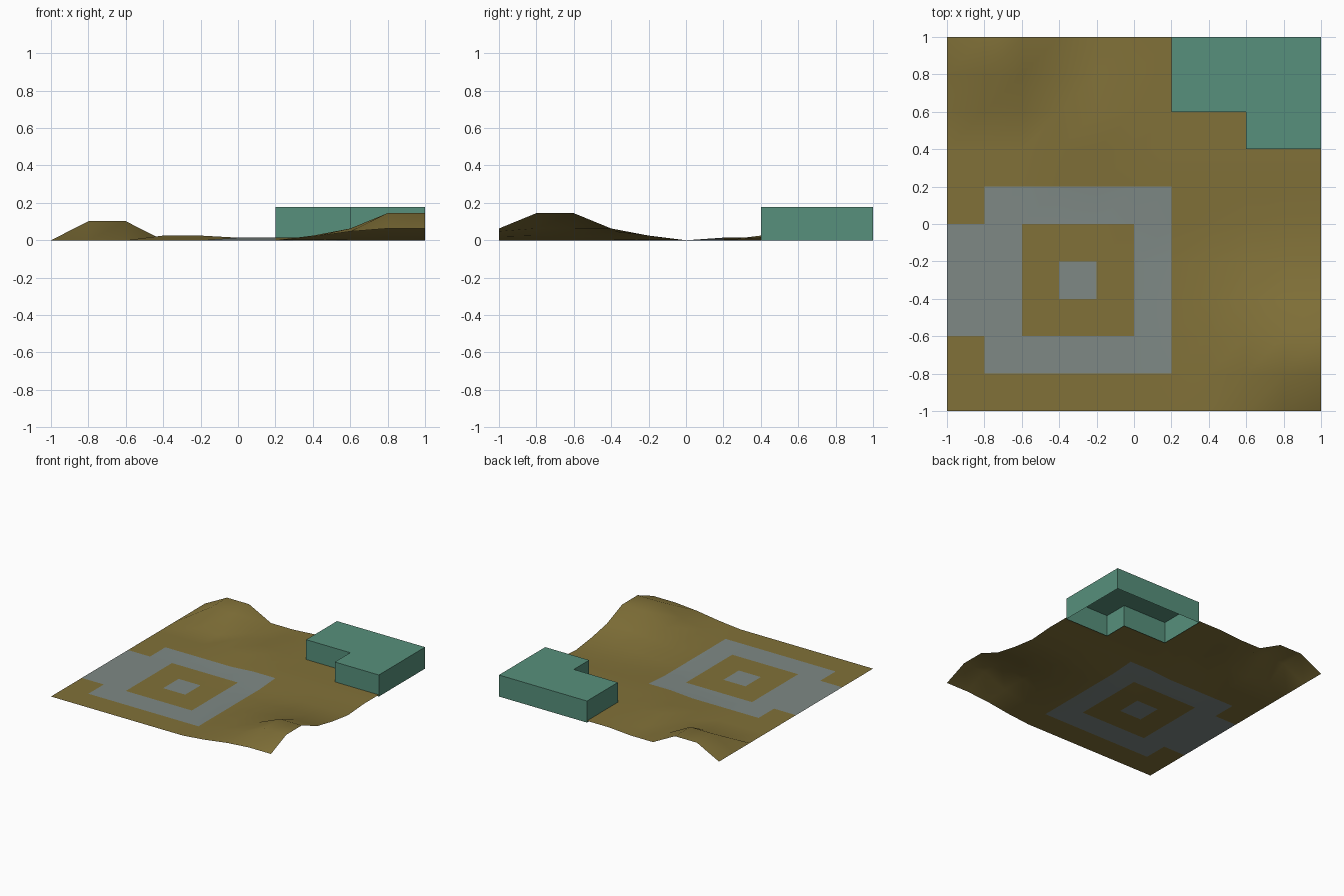
import bpy, bmesh, math

cube = bpy.data.objects.get("Cube")
if cube:
    bpy.data.objects.remove(cube, do_unlink=True)

CELL = 0.2
N = 10


def material(name, rgb):
    m = bpy.data.materials.new(name)
    m.use_nodes = True
    color = (*rgb, 1)
    m.diffuse_color = color
    bsdf = m.node_tree.nodes["Principled BSDF"]
    bsdf.inputs["Base Color"].default_value = color
    bsdf.inputs["Roughness"].default_value = 0.9
    return m


earth = material("brown earth", (0.22, 0.165, 0.04))
stone = material("grey paving", (0.21, 0.25, 0.235))
green = material("green block", (0.095, 0.28, 0.2))


def finish(name, bm, mats):
    mesh = bpy.data.meshes.new(name)
    bm.to_mesh(mesh)
    bm.free()
    for m in mats:
        mesh.materials.append(m)
    ob = bpy.data.objects.new(name, mesh)
    bpy.context.collection.objects.link(ob)
    return ob


# Raised areas: plateau rectangle (x0, x1, y0, y1) and heights per cell outward
RISES = [
    ((0.8, 1.0, -0.8, -0.6), (0.145, 0.063, 0.025, 0)),   # front hill
    ((-0.8, -0.6, 0.8, 1.0), (0.102, 0)),                 # back hill
    ((-0.4, -0.2, 0.4, 0.6), (0.025, 0)),                 # low mound
    ((0.0, 1.0, 0.2, 1.0), (0.014, 0)),                   # shelf under the block
]


def height(x, y):
    z = 0
    for (x0, x1, y0, y1), fall in RISES:
        d = math.hypot(max(x0 - x, x - x1, 0), max(y0 - y, y - y1, 0)) / CELL
        d = min(d, len(fall) - 1.001)
        i = int(d + 1e-4)
        z = max(z, fall[i] + (fall[min(i + 1, len(fall) - 1)] - fall[i]) * (d - i))
    return z if z > 0.001 else 0


def inside(x, y, x0, x1, y0, y1):
    return x0 < x < x1 and y0 < y < y1


def is_paved(x, y):
    ring = inside(x, y, -0.8, 0.2, -0.8, 0.2) and not inside(x, y, -0.6, 0, -0.6, 0)
    centre = inside(x, y, -0.4, -0.2, -0.4, -0.2)
    entry = inside(x, y, -1, -0.8, -0.6, 0)
    return ring or centre or entry


def under_block(x, y):
    return inside(x, y, 0.2, 1, 0.6, 1) or inside(x, y, 0.6, 1, 0.4, 1)


# Ground sheet: open grid with paving cells and a hole below the block
bm = bmesh.new()
coords = [i * CELL - 1 for i in range(N + 1)]
verts = [[bm.verts.new((x, y, height(x, y))) for x in coords] for y in coords]
for j in range(N):
    for i in range(N):
        cx, cy = coords[i] + CELL / 2, coords[j] + CELL / 2
        if under_block(cx, cy):
            continue
        f = bm.faces.new((verts[j][i], verts[j][i + 1],
                          verts[j + 1][i + 1], verts[j + 1][i]))
        f.smooth = True
        f.material_index = 1 if is_paved(cx, cy) else 0
bmesh.ops.delete(bm, geom=[v for v in bm.verts if not v.link_faces], context='VERTS')
finish("ground", bm, [earth, stone])

# L-shaped block: roof and walls, open at the bottom
outline = [(0.2, 0.6), (0.6, 0.6), (0.6, 0.4), (1, 0.4), (1, 1), (0.2, 1)]
bm = bmesh.new()
low = [bm.verts.new((x, y, 0)) for x, y in outline]
top = [bm.verts.new((x, y, 0.177)) for x, y in outline]
bm.faces.new(top)
for a in range(len(outline)):
    b = (a + 1) % len(outline)
    bm.faces.new((low[a], low[b], top[b], top[a]))
finish("corner_block", bm, [green])
